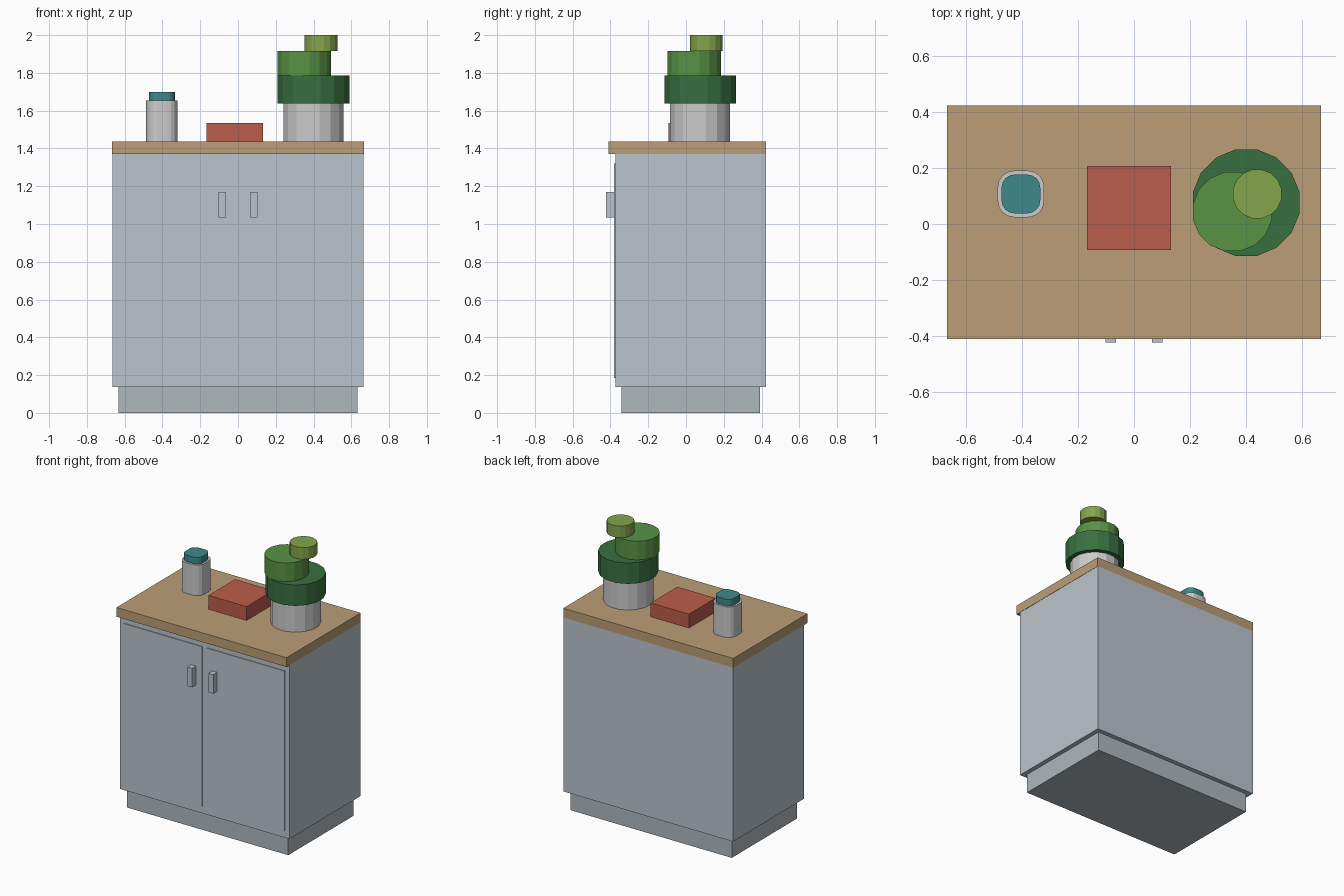
import bpy, bmesh
from math import pi, cos, sin

if "Cube" in bpy.data.objects:
    bpy.data.objects.remove(bpy.data.objects["Cube"])


def material(name, rgb):
    m = bpy.data.materials.new(name)
    m.diffuse_color = (*rgb, 1)
    m.use_nodes = True
    m.node_tree.nodes["Principled BSDF"].inputs["Base Color"].default_value = m.diffuse_color
    return m


CABINET = material("blue_grey", (0.50, 0.56, 0.61))
PLINTH = material("plinth_grey", (0.43, 0.48, 0.51))
WOOD = material("wood", (0.50, 0.34, 0.18))
RED = material("red", (0.50, 0.11, 0.07))
TEAL = material("teal", (0.05, 0.25, 0.25))
DARK = material("dark_green", (0.04, 0.16, 0.05))
MID = material("mid_green", (0.10, 0.29, 0.06))
LIME = material("lime_green", (0.23, 0.38, 0.07))


def prism(name, outline, z0, z1, mat=None):
    """Extrude a closed xy outline from z0 to z1."""
    bm = bmesh.new()
    base = bm.faces.new([bm.verts.new((x, y, z0)) for x, y in outline])
    out = bmesh.ops.extrude_face_region(bm, geom=[base], use_keep_orig=True)
    for v in out["geom"]:
        if isinstance(v, bmesh.types.BMVert):
            v.co.z = z1
    bmesh.ops.recalc_face_normals(bm, faces=bm.faces)
    me = bpy.data.meshes.new(name)
    bm.to_mesh(me)
    bm.free()
    ob = bpy.data.objects.new(name, me)
    bpy.context.collection.objects.link(ob)
    if mat:
        me.materials.append(mat)
    return ob


def box(name, x, y, z, mat=None):
    return prism(name, [(x[0], y[0]), (x[1], y[0]), (x[1], y[1]), (x[0], y[1])], *z, mat)


def disc(name, cx, cy, r, z0, z1, mat=None, n=16):
    """n-gon with flats facing the axes; r is the distance to the flats."""
    R = r / cos(pi / n)
    pts = [(cx + R * cos((i + 0.5) * 2 * pi / n), cy + R * sin((i + 0.5) * 2 * pi / n))
           for i in range(n)]
    return prism(name, pts, z0, z1, mat)


def rounded(name, cx, cy, half, rad, z0, z1, mat=None, seg=4):
    """Square with rounded corners."""
    pts = []
    for q, (sx, sy) in enumerate([(1, 1), (-1, 1), (-1, -1), (1, -1)]):
        for i in range(seg + 1):
            a = (q + i / seg) * pi / 2
            pts.append((cx + sx * (half - rad) + rad * cos(a),
                        cy + sy * (half - rad) + rad * sin(a)))
    return prism(name, pts, z0, z1, mat)


# Cabinet
box("plinth", (-0.633, 0.633), (-0.341, 0.391), (0, 0.136), PLINTH)
box("cabinet_body", (-0.665, 0.665), (-0.374, 0.423), (0.136, 1.37), CABINET)
box("countertop", (-0.667, 0.667), (-0.409, 0.423), (1.37, 1.436), WOOD)

# Doors and handles, left and right
for side, s in (("left", -1), ("right", 1)):
    box(side + "_door", sorted((s * 0.018, s * 0.632)), (-0.380, -0.37), (0.185, 1.32), CABINET)
    box(side + "_handle", sorted((s * 0.064, s * 0.102)), (-0.423, -0.378), (1.035, 1.17), CABINET)

# Red box
box("red_box", (-0.168, 0.132), (-0.092, 0.207), (1.436, 1.534), RED)

# Jar with lid
rounded("jar", -0.403, 0.107, 0.083, 0.058, 1.436, 1.653)
rounded("jar_lid", -0.403, 0.107, 0.069, 0.046, 1.653, 1.70, TEAL)

# Potted plant
disc("pot", 0.40, 0.075, 0.159, 1.436, 1.637)
disc("lower_leaves", 0.40, 0.076, 0.19, 1.637, 1.785, DARK)
disc("middle_leaves", 0.351, 0.044, 0.141, 1.785, 1.917, MID)
disc("top_leaves", 0.439, 0.107, 0.087, 1.917, 2.0, LIME)
